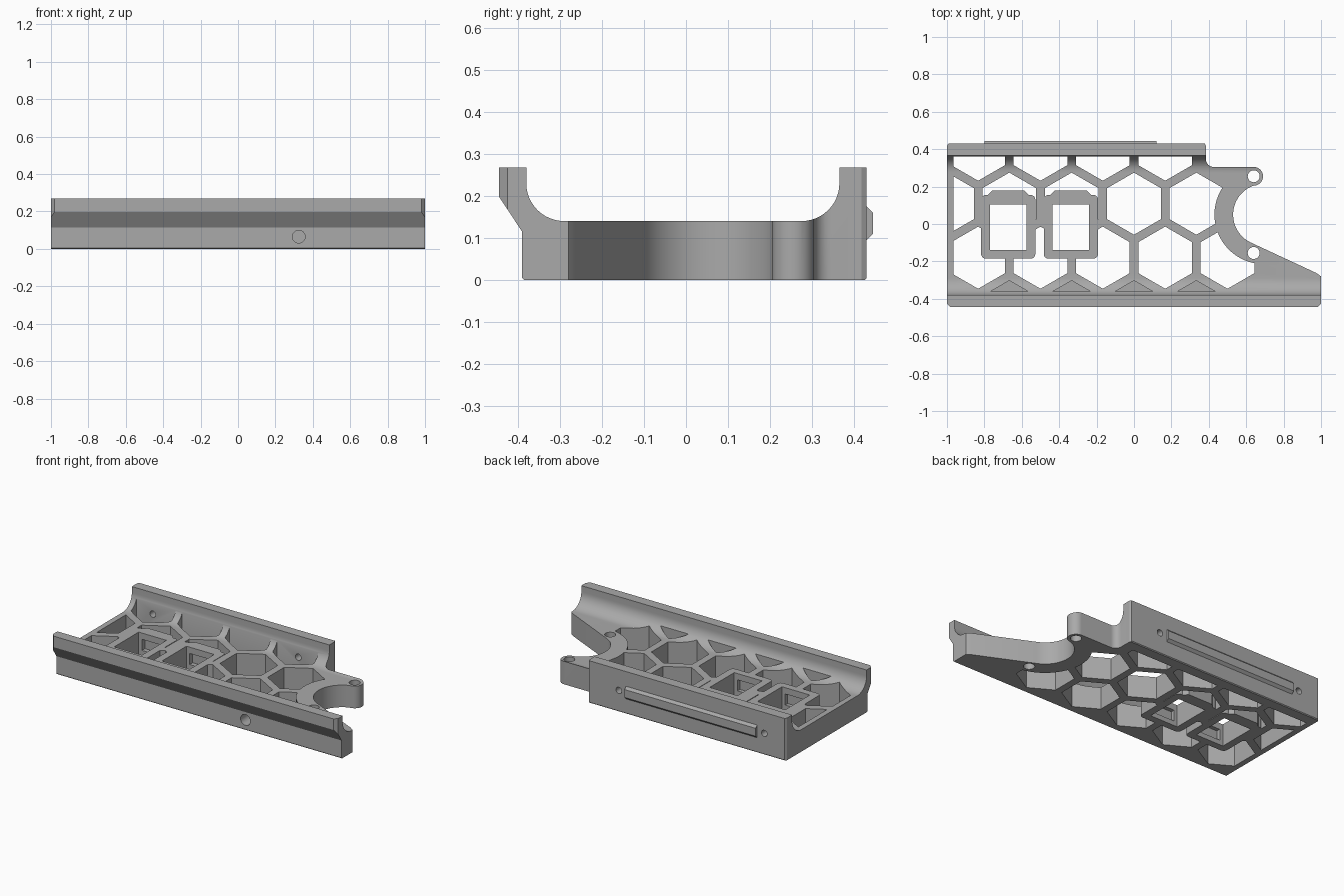
import bpy, bmesh
from math import cos, sin, pi, radians, sqrt
from mathutils import Matrix

cube = bpy.data.objects.get("Cube")
if cube:
    bpy.data.objects.remove(cube, do_unlink=True)

grey = bpy.data.materials.new("matte grey")
grey.use_nodes = True
grey.diffuse_color = (0.4, 0.4, 0.4, 1)
grey.node_tree.nodes["Principled BSDF"].inputs["Base Color"].default_value = (0.4, 0.4, 0.4, 1)

# Frames that map a profile's (u, v, depth) to x, y, z
UP = Matrix.Identity(3)
ALONG_X = Matrix(((0, 0, 1), (1, 0, 0), (0, 1, 0)))
ALONG_Y = Matrix(((1, 0, 0), (0, 0, 1), (0, 1, 0)))


def arc(cx, cy, r, start, end, steps=12):
    angles = [radians(start + (end - start) * i / steps) for i in range(steps + 1)]
    return [(cx + r * cos(a), cy + r * sin(a)) for a in angles]


def circle(cx, cy, r, steps=32):
    return arc(cx, cy, r, 0, 360, steps)[:-1]


def rect(x0, x1, y0, y1, r=0.0):
    if not r:
        return [(x0, y0), (x1, y0), (x1, y1), (x0, y1)]
    corners = [(x1 - r, y1 - r), (x0 + r, y1 - r), (x0 + r, y0 + r), (x1 - r, y0 + r)]
    return [p for i, c in enumerate(corners) for p in arc(*c, r, 90 * i, 90 * i + 90, 5)]


def prism(name, outlines, low, high, frame=UP):
    """Extrude one or more closed outlines from low to high."""
    bm = bmesh.new()
    for outline in outlines:
        a = [bm.verts.new(frame @ Matrix.Identity(3) @ _vec(u, v, low)) for u, v in outline]
        b = [bm.verts.new(frame @ _vec(u, v, high)) for u, v in outline]
        bm.faces.new(a[::-1])
        bm.faces.new(b)
        for i in range(len(a)):
            j = (i + 1) % len(a)
            bm.faces.new((a[i], a[j], b[j], b[i]))
    bmesh.ops.recalc_face_normals(bm, faces=bm.faces)
    mesh = bpy.data.meshes.new(name)
    bm.to_mesh(mesh)
    bm.free()
    mesh.materials.append(grey)
    obj = bpy.data.objects.new(name, mesh)
    bpy.context.collection.objects.link(obj)
    return obj


def _vec(u, v, w):
    from mathutils import Vector
    return Vector((u, v, w))


def combine(target, tool, operation):
    """Apply a boolean and discard the tool."""
    tool.hide_render = True
    mod = target.modifiers.new("cut", "BOOLEAN")
    mod.operation, mod.solver, mod.object = operation, "EXACT", tool
    bpy.context.view_layer.objects.active = target
    bpy.ops.object.modifier_apply(modifier=mod.name)
    bpy.data.objects.remove(tool, do_unlink=True)


def cut(target, outlines, low, high, frame=UP):
    combine(target, prism("cutter", outlines, low, high, frame), "DIFFERENCE")


# Channel-shaped tray section with coved walls
section = [(-0.385, 0), (0.425, 0), (0.43, 0.005), (0.43, 0.268), (0.365, 0.268)]
section += arc(0.275, 0.23, 0.09, 0, -90)
section += arc(-0.29, 0.23, 0.09, 270, 180)
section += [(-0.38, 0.268), (-0.445, 0.268), (-0.445, 0.198), (-0.39, 0.115), (-0.39, 0.005)]
tray = prism("honeycomb_tray", [section], -1, 1, ALONG_X)

# Plan outline with the crescent mount at the right-hand end
ring_x, ring_y = 0.695, 0.05
plan = [(-1, -0.425), (-0.98, -0.446), (0.98, -0.446), (1, -0.425), (1, -0.28), (0.975, -0.262)]
plan += arc(ring_x, ring_y, 0.165, 247, 113, 32)
plan += arc(0.64, 0.255, 0.05, -90, 90, 16)
plan += arc(0.425, 0.345, 0.04, 270, 180, 8)
plan += [(0.385, 0.418), (0.372, 0.44), (-0.985, 0.44), (-1, 0.418)]
combine(tray, prism("plan", [plan], -0.1, 0.5), "INTERSECT")

# Honeycomb openings
pitch = 1 / 3
row_step = 0.2887


def hexagon(cx, cy):
    return arc(cx, cy, 0.166, 30, 330, 5)


cells = []
for row, first, count in ((0, -2.5, 5), (1, -3, 5), (2, -2.5, 4)):
    cells += [hexagon((first + i) * pitch, -0.18 + row * row_step) for i in range(count)]
honeycomb = prism("honeycomb", cells, -0.1, 0.4)
combine(honeycomb, prism("border", [rect(-0.965, 0.645, -0.36, 0.36)], -0.2, 0.45), "INTERSECT")
cut(honeycomb, [circle(ring_x, ring_y, 0.265, 64)], -0.3, 0.5)

# Leave solid frames around the two square sockets
sockets = (-0.6725, -0.3375)
for x in sockets:
    cut(honeycomb, [rect(x - 0.145, x + 0.145, -0.185, 0.155, 0.025)], -0.3, 0.5)
    cut(honeycomb, [[(x - 0.115, 0.15), (x + 0.115, 0.15), (x + 0.085, 0.18), (x - 0.085, 0.18)]],
        -0.3, 0.5)
combine(tray, honeycomb, "DIFFERENCE")

# Shallow pockets along the front wall
pockets = prism("pockets", [hexagon(i * pitch, -0.18 - row_step) for i in range(-2, 2)], 0.105, 0.4)
combine(pockets, prism("border", [rect(-0.9, 0.6, -0.36, -0.2)], -0.2, 0.45), "INTERSECT")
combine(tray, pockets, "DIFFERENCE")

# Square sockets, with an undercut front and back
for x in sockets:
    cut(tray, [rect(x - 0.0975, x + 0.0975, -0.14, 0.105)], -0.1, 0.3)
    cut(tray, [rect(x - 0.075, x + 0.075, -0.165, 0.135)], 0.03, 0.1)

# Screw holes: crescent mount, back wall and front face
for y in (0.255, -0.155):
    cut(tray, [circle(0.64, y, 0.032)], -0.1, 0.3)
for x in (0.17, -0.85):
    cut(tray, [circle(x, 0.135, 0.02)], 0.3, 0.5, ALONG_Y)
cut(tray, [circle(0.325, 0.065, 0.034)], -0.5, -0.29, ALONG_Y)

# Raised chamfered rail on the back wall
rail_section = [(0.425, 0.095), (0.43, 0.095), (0.445, 0.11), (0.445, 0.16), (0.43, 0.175), (0.425, 0.175)]
rail = prism("back_rail", [rail_section], -0.8, 0.12, ALONG_X)

for obj in (tray, rail):
    bpy.ops.object.select_all(action="DESELECT")
    obj.select_set(True)
    bpy.context.view_layer.objects.active = obj
    bpy.ops.object.shade_smooth_by_angle(angle=radians(30))
